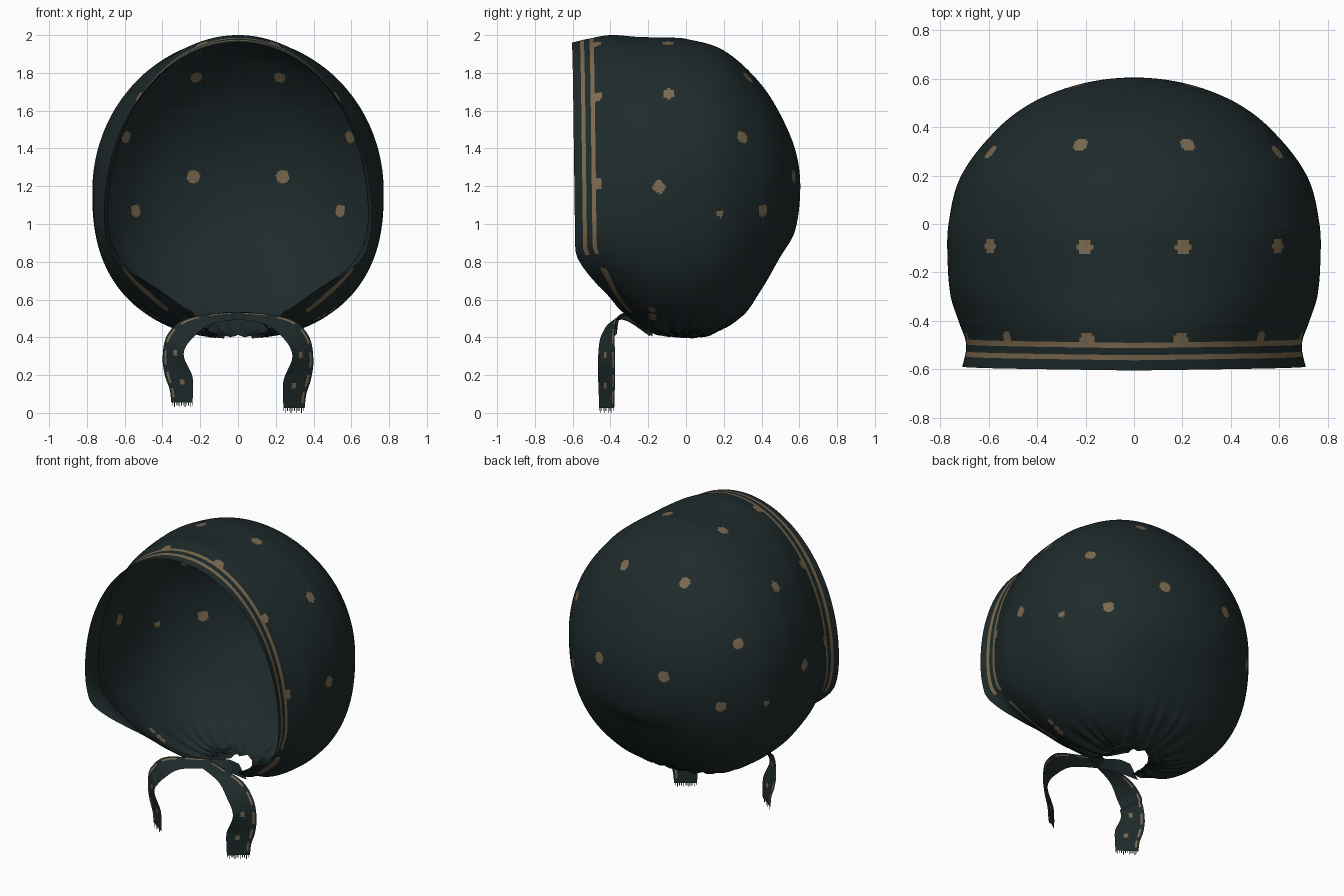
import bpy, bmesh, math
from mathutils import Vector

if "Cube" in bpy.data.objects:
    bpy.data.objects.remove(bpy.data.objects["Cube"])


def material(name, rgb):
    m = bpy.data.materials.new(name)
    m.diffuse_color = (*rgb, 1)
    m.use_nodes = True
    m.node_tree.nodes["Principled BSDF"].inputs["Base Color"].default_value = m.diffuse_color
    return m


CLOTH = material("dark_teal_cloth", (0.0135, 0.0235, 0.0245))
TAN = material("tan_print", (0.20, 0.142, 0.078))


def linear(tab, s):
    for (a, va), (b, vb) in zip(tab, tab[1:]):
        if s <= b:
            f = max(0, (s - a) / (b - a))
            return va + (vb - va) * f
    return tab[-1][1]


def smooth(tab, s):
    """Hermite interpolation through (position, value) pairs."""
    n = len(tab)
    s = min(max(s, tab[0][0]), tab[-1][0])
    i = next(k for k in range(n - 1) if s <= tab[k + 1][0] or k == n - 2)

    def slope(k):
        a, b = tab[max(k - 1, 0)], tab[min(k + 1, n - 1)]
        return (b[1] - a[1]) / (b[0] - a[0])
    (x0, v0), (x1, v1) = tab[i], tab[i + 1]
    h = x1 - x0
    f = (s - x0) / h
    return ((2*f**3 - 3*f*f + 1) * v0 + (f**3 - 2*f*f + f) * h * slope(i)
            + (3*f*f - 2*f**3) * v1 + (f**3 - f*f) * h * slope(i + 1))


def finish(bm, name):
    mesh = bpy.data.meshes.new(name)
    bm.to_mesh(mesh)
    bm.free()
    ob = bpy.data.objects.new(name, mesh)
    bpy.context.collection.objects.link(ob)
    mesh.materials.append(CLOTH)
    mesh.materials.append(TAN)
    mesh.polygons.foreach_set("use_smooth", [True] * len(mesh.polygons))
    return ob


# Depth parameter: straight from front to middle, then round to the back pole
D = 0.605


def depth(y):
    return y / D


def depth_to_y(s):
    return D * s if s < 0 else D * math.sin(s)


def profile(front, back):
    return [(depth(y), v) for y, v in front] + [(math.radians(p), v) for p, v in back]


TOP = profile([(-.605, 1.96), (-.52, 1.98), (-.40, 2.0), (-.25, 1.99), (-.1, 1.987)],
              [(0, 1.98), (19, 1.92), (41, 1.74), (61, 1.52), (75, 1.37), (90, 1.2)])
BOTTOM = profile([(-.605, .53), (-.47, .6), (-.33, .515), (-.2, .43), (-.1, .41)],
                 [(0, .405), (12, .42), (30, .52), (41, .65), (56, .83), (73, .97), (90, 1.2)])
WIDTH = profile([(-.605, .713), (-.5, .693), (-.4, .725), (-.3, .757), (-.15, .77)],
                [(0, .766), (19, .715), (41, .56), (56, .42), (75, .195), (90, 0)])
MIDDLE = profile([(-.605, 1.05), (-.4, 1.06), (-.2, 1.14)], [(0, 1.18), (90, 1.2)])

# Where each meridian stops: face opening, throat and neck hole (degrees from top)
EDGE = [(0, -.605), (60, -.595), (95, -.588), (108, -.586), (113, -.575), (144, -.465),
        (165, -.34), (171, -.22), (173, -.12), (175, 0), (177.5, .07), (180, .1)]

AROUND, ROWS = 400, 150
TRIM = [0, .021, .042, .063, .0775, .092, .114]


def cap_point(t, s):
    w, zt, zb, zm = (smooth(p, s) for p in (WIDTH, TOP, BOTTOM, MIDDLE))
    sn, cs = math.sin(t), math.cos(t)
    if cs >= 0:
        x, z = w * sn, zm + (zt - zm) * cs
    else:
        e = 2 / 2.4
        x = math.copysign(w * abs(sn) ** e, sn)
        z = zm - (zm - zb) * abs(cs) ** e
    y = depth_to_y(s)
    # gathers fanning out from the neck hole
    if z < .8:
        r = math.hypot(x, y + .05)
        fade = max(0, 1 - r / .5) * min(1, (.8 - z) / .2)
        a = math.atan2(abs(x), y + .05)
        z += .018 * fade * math.sin(26 * a + 2 * math.sin(5 * a))
    return Vector((x, y, z))


# Cap shell: rows run back from the open edge to the crown pole
bm = bmesh.new()
grid, ends = [], []
for i in range(AROUND):
    t = -math.pi + 2 * math.pi * i / AROUND
    y_end = linear(EDGE, abs(math.degrees(t)))
    s0 = depth(y_end) if y_end < 0 else math.asin(y_end / D)
    ss = [s0 + d / D for d in TRIM]
    ss += [ss[-1] + (math.pi / 2 - ss[-1]) * k / ROWS for k in range(1, ROWS + 1)]
    grid.append([bm.verts.new(cap_point(t, s)) for s in ss])
    ends.append(abs(math.degrees(t)))

# Printed dots (x, y, z, radius), mirrored left and right, snapped to the shell
DOTS = [(.225, .33, 1.78, .034), (.585, .29, 1.46, .034), (.6, -.09, 1.7, .032),
        (.21, -.095, 1.97, .033), (.77, -.145, 1.2, .034), (.23, .565, 1.25, .036),
        (.53, .39, 1.07, .033), (.73, .18, 1.05, .021),
        (.2, -.482, 1.98, .032), (.56, -.482, 1.69, .032), (.7, -.482, 1.22, .034),
        (.45, -.19, .47, .02), (.46, -.18, .51, .02), (.5, -.175, .55, .02)]
coords = [v.co for col in grid for v in col]
centres = [(min(coords, key=lambda c: (c - Vector(d[:3])).length_squared).copy(), d[3] ** 2)
           for d in DOTS]

for i in range(AROUND):
    a, b = grid[i], grid[(i + 1) % AROUND]
    for j in range(len(a) - 1):
        f = bm.faces.new((a[j], a[j + 1], b[j + 1], b[j]))
        c = f.calc_center_median()
        c.x = abs(c.x)
        stripe = j in (2, 5) and ends[i] < 113
        under = j in (4, 5) and 124 < ends[i] < 155
        dot = j > 4 and any((c - d).length_squared < r2 for d, r2 in centres)
        f.material_index = int(stripe or under or dot)
bmesh.ops.remove_doubles(bm, verts=bm.verts, dist=1e-5)
bmesh.ops.recalc_face_normals(bm, faces=bm.faces)
bm.normal_update()

# Plain hem turned to the inside of the face opening
hem = bmesh.new()
hem_rows = []
for col in grid:
    if all(v.is_valid for v in col[:8]):
        hem_rows.append([])
        for j, v in enumerate(col[:8]):
            inward = Vector((-v.co.x, 0, 1.2 - v.co.z)).normalized()
            hem_rows[-1].append(hem.verts.new(v.co + inward * (0 if j == 0 else .005)))
for k, (a, b) in enumerate(zip(hem_rows, hem_rows[1:])):
    if ends[k] < 160:
        for j in range(7):
            hem.faces.new((a[j], b[j], b[j + 1], a[j + 1]))
bmesh.ops.delete(hem, geom=[v for v in hem.verts if not v.link_faces], context='VERTS')
finish(bm, "bonnet_cap")
finish(hem, "inner_hem")

# Tie ribbon: centre points with half-width vectors, from throat to loose end
PATH = [((-.16, -.19, .45), (.03, .0, .045)), ((-.10, -.27, .505), (.015, .03, .025)),
        ((0, -.33, .513), (0, .03, .02)), ((.15, -.38, .495), (0, .035, .028)),
        ((.265, -.41, .445), (.03, .042, .045)), ((.328, -.42, .37), (.05, .042, .03)),
        ((.342, -.42, .28), (.057, .045, 0)), ((.315, -.42, .18), (.072, .045, 0)),
        ((.30, -.42, .10), (.062, .042, 0)), ((.297, -.42, .025), (.056, .04, 0))]
COLS, STEPS = 12, 72


def ribbon(name, side, lift):
    bm = bmesh.new()

    def at(k, which):
        return Vector([smooth([(n, p[which][ax]) for n, p in enumerate(PATH)], k)
                       for ax in range(3)])
    rows = []
    for r in range(STEPS + 1):
        k = r / STEPS * (len(PATH) - 1)
        c, w = at(k, 0), at(k, 1)
        c.z += lift * max(0, k - 4) / 5
        c.y += lift * .4 * (k < 5)
        row = []
        for q in range(COLS + 1):
            p = c + w * (2 * q / COLS - 1)
            row.append(bm.verts.new((side * p.x, p.y, p.z)))
        rows.append(row)
    for r in range(STEPS):
        for q in range(COLS):
            f = bm.faces.new((rows[r][q], rows[r][q + 1], rows[r + 1][q + 1], rows[r + 1][q]))
            line = q == 10 and r % 9 < 6 and r > 16
            spot = r % 14 in (2, 3, 4) and r > 34 and q in (4, 5)
            f.material_index = int(line or spot)
    # frayed threads along the cut end
    last = rows[-1]
    for q in range(COLS):
        a, b = last[q].co, last[q + 1].co
        m = a.lerp(b, .4)
        drop = Vector((0, 0, -.016 - .009 * (q % 3 == 1)))
        bm.faces.new([bm.verts.new(p) for p in (a, m, m + drop, a + drop)])
    bmesh.ops.recalc_face_normals(bm, faces=bm.faces)
    finish(bm, name)


ribbon("right_tie_ribbon", 1, 0)
ribbon("left_tie_ribbon", -1, .03)
